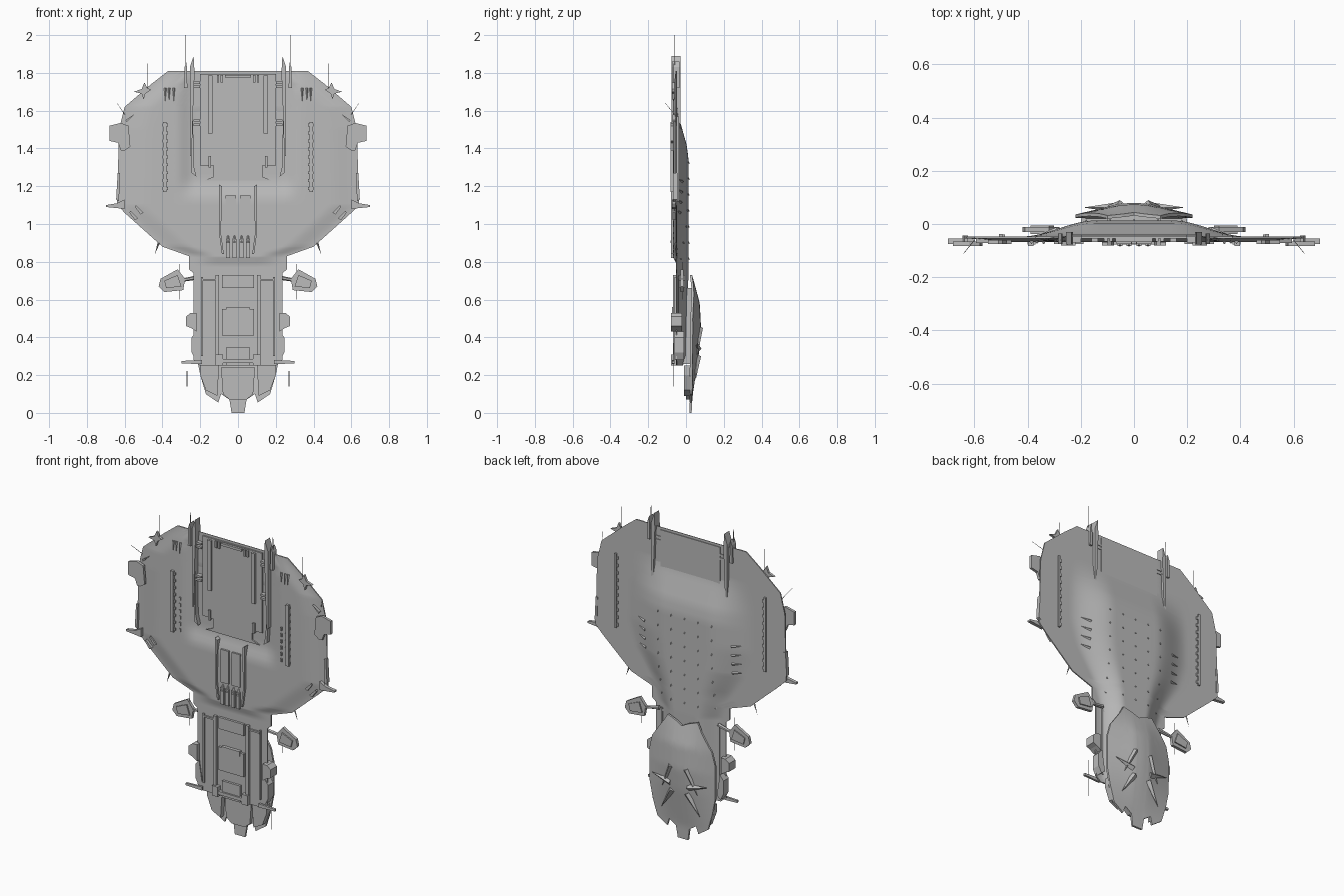
import bpy, bmesh, math
from mathutils import Vector

cube = bpy.data.objects.get("Cube")
if cube:
    bpy.data.objects.remove(cube, do_unlink=True)

grey = bpy.data.materials.new("hull_grey")
grey.use_nodes = True
grey.diffuse_color = (0.5, 0.5, 0.5, 1)
grey.node_tree.nodes["Principled BSDF"].inputs["Base Color"].default_value = (0.5, 0.5, 0.5, 1)


def lerp(table, t):
    """Piecewise-linear lookup in a list of (t, value)."""
    for (a, va), (b, vb) in zip(table, table[1:]):
        if t <= b:
            return va + (vb - va) * max(0, (t - a) / (b - a))
    return table[-1][1]


def smooth(t):
    t = min(1, max(0, t))
    return t * t * (3 - 2 * t)


def finish(name, bm, mirror=False, rounded=False):
    bmesh.ops.recalc_face_normals(bm, faces=bm.faces)
    mesh = bpy.data.meshes.new(name)
    bm.to_mesh(mesh)
    bm.free()
    mesh.materials.append(grey)
    ob = bpy.data.objects.new(name, mesh)
    bpy.context.collection.objects.link(ob)
    if mirror:
        ob.modifiers.new("mirror", 'MIRROR').use_axis[0] = True
    if rounded:
        bpy.ops.object.select_all(action='DESELECT')
        ob.select_set(True)
        bpy.context.view_layer.objects.active = ob
        bpy.ops.object.shade_smooth_by_angle(angle=math.radians(32))
    return ob


def plate(name, pts, y0, y1, mirror=True):
    """Outline in x, z extruded from y0 to y1."""
    bm = bmesh.new()
    face = bm.faces.new([bm.verts.new((x, y0, z)) for x, z in pts])
    out = bmesh.ops.extrude_face_region(bm, geom=[face])["geom"]
    bmesh.ops.translate(bm, vec=(0, y1 - y0, 0), verts=[v for v in out if isinstance(v, bmesh.types.BMVert)])
    return finish(name, bm, mirror)


def box(name, x0, x1, z0, z1, y0, y1, mirror=True):
    return plate(name, [(x0, z0), (x1, z0), (x1, z1), (x0, z1)], y0, y1, mirror)


def spike(name, a, b, r, mirror=True, sides=4, tip=0.0):
    """Tapered rod from a to b."""
    a, b = Vector(a), Vector(b)
    bm = bmesh.new()
    bmesh.ops.create_cone(bm, cap_ends=True, segments=sides, radius1=r, radius2=tip, depth=(b - a).length)
    bmesh.ops.rotate(bm, verts=bm.verts, matrix=(b - a).to_track_quat('Z', 'Y').to_matrix())
    bmesh.ops.translate(bm, verts=bm.verts, vec=(a + b) / 2)
    return finish(name, bm, mirror)


def shell(name, steps, span, n, front, back, by_row):
    """Closed skin between a front and a back height field inside an outline."""
    bm = bmesh.new()
    layers = []
    for field in (front, back):
        grid = []
        for s in steps:
            lo, hi = span(s)
            row = []
            for k in range(n + 1):
                t = lo + (hi - lo) * k / n
                x, z = (t, s) if by_row else (s, t)
                row.append(bm.verts.new((x, field(x, z), z)))
            grid.append(row)
        for r0, r1 in zip(grid, grid[1:]):
            for k in range(n):
                bm.faces.new((r0[k], r0[k + 1], r1[k + 1], r1[k]))
        layers.append(grid)
    f, b = layers
    loops = [g[0] + [r[-1] for r in g[1:-1]] + g[-1][::-1] + [r[0] for r in g[-2:0:-1]] for g in (f, b)]
    for i in range(len(loops[0])):
        bm.faces.new((loops[0][i - 1], loops[0][i], loops[1][i], loops[1][i - 1]))
    return finish(name, bm, rounded=True)


# Main hull: octagonal disc running into a narrow tail
width = [(0.25, .2), (.28, .235), (.74, .235), (.76, .26), (.83, .26), (.88, .4), (1.05, .59), (1.1, .64),
         (1.5, .63), (1.62, .6), (1.74, .46), (1.81, .37)]
dome = [(.25, .2), (.75, .21), (.9, .27), (1.05, .37), (1.2, .42), (1.45, .42), (1.65, .4)]
rise = [(.25, .03), (.3, .05), (.75, .06), (1.35, .06), (1.42, .05), (1.57, .008), (1.62, 0), (1.82, 0)]


def hull_back(x, z):
    w = lerp(dome, z)
    return -.047 + lerp(rise, z) * smooth((w - abs(x)) / (w * .65))


def hull_front(x, z):
    edge = min(lerp(width, z) - abs(x), (1.84 - z) if abs(x) > .3 else 1)
    band = .014 * smooth(edge / .16) if z > .8 else 0
    dish = .024 * smooth((.33 - abs(x)) / .1) * smooth((z - 1.12) / .12)
    return -.054 - band + dish


steps = sorted({round(.25 + i * .026, 3) for i in range(60)} | {z for z, _ in width})
shell("main_hull", steps, lambda z: (-lerp(width, z), lerp(width, z)), 56, hull_front, hull_back, True)

# Rear canopy shell with a toothed nose
low = [(0, 0), (.034, 0), (.045, .07), (.09, .1), (.105, .055), (.17, .1), (.2, .2), (.22, .3)]
high = [(0, .69), (.04, .71), (.1, .73), (.13, .68), (.2, .58), (.22, .5)]
ridge = [(0, .03), (.08, .033), (.31, .068), (.44, .08), (.58, .073), (.73, .033)]


def canopy_back(x, z):
    fall = lerp([(0, 1), (.05, .95), (.13, .55), (.22, .12)], abs(x))
    return .03 + (lerp(ridge, z) - .03) * fall


def canopy_front(x, z):
    return canopy_back(x, z) - .012


cols = {x for x, _ in low + high} | {.02, .07, .15, .185}
shell("rear_canopy", sorted(cols | {-x for x in cols}), lambda x: (lerp(low, abs(x)), lerp(high, abs(x))),
      28, canopy_front, canopy_back, False)
box("canopy_neck", -.1, .1, .26, .66, -.02, .035, False)
for a, b in [((.06, .062, .34), (.19, .062, .37)), ((.05, .06, .3), (.13, .05, .17)), ((.05, .07, .45), (.12, .06, .3))]:
    spike("canopy_fin", a, b, .02)
plate("chin_dome", [(-.09, .24), (-.08, .1), (-.045, .07), (.045, .07), (.08, .1), (.09, .24)], 0, .02, False)
plate("chin_cheek", [(.1, .25), (.11, .09), (.17, .12), (.2, .2), (.2, .25)], -.01, .02)

# Landing deck with its rails, lip and side walls
box("landing_deck", -.2, .2, 1.31, 1.795, -.055, -.04, False)
plate("deck_lip", [(-.18, 1.23), (.18, 1.23), (.13, 1.25), (.13, 1.31), (-.13, 1.31), (-.13, 1.25)], -.052, -.04, False)
box("deck_rail", .135, .16, 1.48, 1.785, -.068, -.05)
box("deck_post", .142, .155, 1.3, 1.36, -.068, -.05)
box("deck_rear_bar", -.07, .07, 1.775, 1.79, -.068, -.05, False)
for x in (.08, .1):
    box("deck_light", x, x + .012, 1.75, 1.79, -.066, -.05)
plate("deck_wall", [(.245, 1.36), (.255, 1.36), (.255, 1.83), (.235, 1.89), (.23, 1.8), (.238, 1.6)], -.078, -.03)
plate("outer_wall", [(.22, 1.25), (.245, 1.27), (.25, 1.74), (.24, 1.74), (.235, 1.31)], -.07, -.04)
plate("mast_fin", [(.268, 1.72), (.285, 1.72), (.283, 1.83), (.272, 1.86)], -.075, -.035)
spike("mast", (.277, -.06, 1.8), (.277, -.06, 2.0), .0025, tip=.001)
for z in (1.52, 1.72):
    box("wall_clamp", .2, .235, z, z + .012, -.07, -.04)
    box("wall_clamp", .2, .235, z + .022, z + .034, -.07, -.04)

# Central trench and its pipes
plate("trench_wall", [(.085, 1.2), (.1, 1.21), (.1, .95), (.085, .84), (.075, .84), (.09, .95)], -.08, -.04)
for x in (.01,):
    box("trench_panel", x, x + .055, .95, 1.15, -.075, -.05)
for x in (.008, .042):
    box("trench_pipe", x, x + .022, .82, .92, -.08, -.04)
    spike("pipe_tip", (x + .011, -.073, .9), (x + .011, -.06, .96), .012, sides=6)

# Tail panels and rails
box("tail_rail", .1, .118, .29, .73, -.07, -.04)
box("tail_outer_rail", .185, .196, .3, .72, -.062, -.04)
box("tail_shoulder", .12, .19, .7, .71, -.064, -.04)
for z0, z1, w in ((.66, .73, .085), (.41, .55, .085), (.25, .35, .06)):
    box("tail_panel", -w, w, z0, z1, -.068, -.05, False)
box("panel_cap", -.06, .06, .53, .56, -.073, -.05, False)
box("lower_bar", -.12, .12, .265, .285, -.078, -.04, False)
box("lower_clamp", .08, .12, .25, .31, -.08, -.04)
plate("tail_side_block", [(.22, .43), (.25, .45), (.275, .46), (.275, .51), (.25, .53), (.22, .53)], -.08, -.02)
plate("tail_side_skirt", [(.2, .3), (.225, .28), (.245, .32), (.245, .4), (.22, .43)], -.06, -.01)
plate("tail_stick", [(.19, .258), (.3, .262), (.3, .275), (.19, .28)], -.075, -.062)
spike("tail_antenna", (.27, -.065, .14), (.27, -.065, .37), .0015, tip=.001)

# Side pods on arms
plate("side_pod", [(.29, .65), (.39, .64), (.42, .67), (.41, .71), (.32, .76), (.28, .71)], -.03, -.012)
plate("pod_ridge", [(.3, .67), (.38, .66), (.39, .7), (.32, .73)], -.038, -.005)
spike("pod_arm", (.2, -.03, .72), (.31, -.02, .7), .012, sides=6, tip=.008)
spike("pod_antenna", (.31, -.02, .6), (.31, -.02, .8), .0015, tip=.001)

# Fins and sensors along the disc edge
plate("edge_fin", [(.57, 1.41), (.6, 1.39), (.62, 1.39), (.635, 1.43), (.68, 1.44), (.68, 1.52), (.62, 1.535), (.58, 1.52)],
      -.082, -.066)
plate("edge_stick", [(.6, 1.08), (.7, 1.09), (.7, 1.1), (.64, 1.11), (.6, 1.13)], -.075, -.055)
plate("edge_strip", [(.63, 1.12), (.645, 1.13), (.637, 1.27), (.625, 1.27)], -.068, -.044)
plate("corner_sensor", [(.46, 1.71), (.49, 1.69), (.5, 1.66), (.51, 1.69), (.55, 1.7), (.51, 1.715), (.495, 1.75), (.48, 1.72)],
      -.075, -.06)
spike("corner_antenna", (.48, -.065, 1.72), (.48, -.065, 1.85), .002, tip=.001)
spike("lower_antenna", (.42, -.055, .9), (.44, -.055, .84), .006)
spike("edge_antenna", (.6, -.06, 1.58), (.64, -.11, 1.64), .0015, tip=.001)
for x, z in ((.55, 1.58), (.5, 1.06), (.53, 1.03)):
    s = 1 if z < 1.3 else -1
    plate("corner_vent", [(x, z), (x + .04, z + .04 * s), (x + .045, z + .03 * s), (x + .015, z - .01)], -.072, -.05)
for x in (.34, .365, .385):
    spike("surface_thorn", (x, -.066, 1.72), (x, -.075, 1.65), .007)

# Long slats and window blocks, front and rear
box("front_slat", .378, .398, 1.17, 1.54, -.082, -.05)
for i in range(9):
    box("slat_tooth", .37, .4, 1.18 + i * .042, 1.195 + i * .042, -.078, -.05)
for i in range(6):
    box("window_block", .335, .345, 1.18 + i * .038, 1.2 + i * .038, -.074, -.05)
box("rear_slat", .495, .508, 1.12, 1.57, -.05, -.037)
for i in range(10):
    box("rear_slat_tooth", .486, .508, 1.13 + i * .045, 1.148 + i * .045, -.05, -.04)

# Studs and gills on the dome
for i in range(7):
    z = .82 + i * .085
    for x in (.0, .09, .18):
        y = hull_back(x, z)
        spike("dome_stud", (x, y - .004, z), (x, y + .008, z - .01), .006, mirror=x > 0)
for i in range(4):
    z = 1.06 + i * .055
    y = hull_back(.31, z)
    spike("dome_gill", (.29, y + .004, z), (.35, hull_back(.35, z), z + .01), .01)
